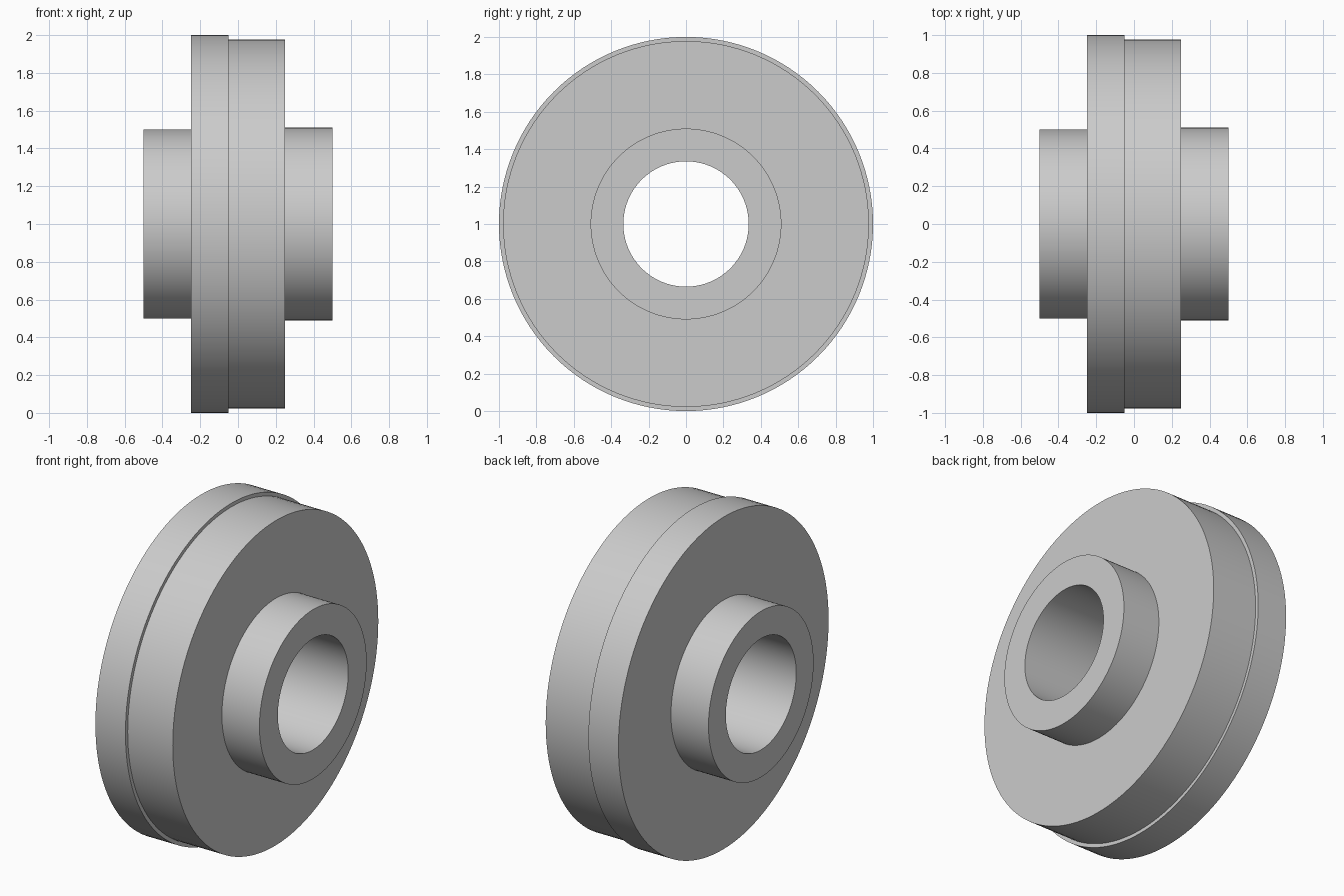
import bpy, bmesh
from math import pi, radians
from mathutils import Vector

cube = bpy.data.objects.get("Cube")
if cube:
    bpy.data.objects.remove(cube, do_unlink=True)

# Plain grey metal
grey = bpy.data.materials.new("grey_metal")
grey.use_nodes = True
color = (0.6, 0.6, 0.6, 1)
grey.diffuse_color = color
grey.node_tree.nodes["Principled BSDF"].inputs["Base Color"].default_value = color


def lathe_x(name, profile, center, steps=128):
    """Revolve a closed (x, radius) profile around the x axis."""
    bm = bmesh.new()
    verts = [bm.verts.new((x, 0, r)) for x, r in profile]
    edges = [bm.edges.new((v, verts[i - 1])) for i, v in enumerate(verts)]
    bmesh.ops.spin(bm, geom=verts + edges, cent=(0, 0, 0), axis=(1, 0, 0),
                   angle=2 * pi, steps=steps, use_merge=True)
    bmesh.ops.remove_doubles(bm, verts=bm.verts, dist=0.0001)
    bmesh.ops.recalc_face_normals(bm, faces=bm.faces)
    bmesh.ops.translate(bm, verts=bm.verts, vec=Vector(center))
    mesh = bpy.data.meshes.new(name)
    bm.to_mesh(mesh)
    bm.free()
    mesh.materials.append(grey)
    obj = bpy.data.objects.new(name, mesh)
    bpy.context.collection.objects.link(obj)
    bpy.ops.object.select_all(action='DESELECT')
    obj.select_set(True)
    bpy.context.view_layer.objects.active = obj
    bpy.ops.object.shade_smooth_by_angle(angle=radians(30))
    return obj


# Radii of the bore, hubs and stepped rim
bore, hub_right, hub_left = 0.335, 0.5, 0.51
flange, tread = 1.0, 0.978

# Stepped wheel with a hub on each side and an open bore
lathe_x("flanged_wheel", [
    (-0.5, bore), (-0.5, hub_right),
    (-0.25, hub_right), (-0.25, flange),
    (-0.05, flange), (-0.05, tread),
    (0.25, tread), (0.25, hub_left),
    (0.5, hub_left), (0.5, bore),
], (0, 0, 1))
